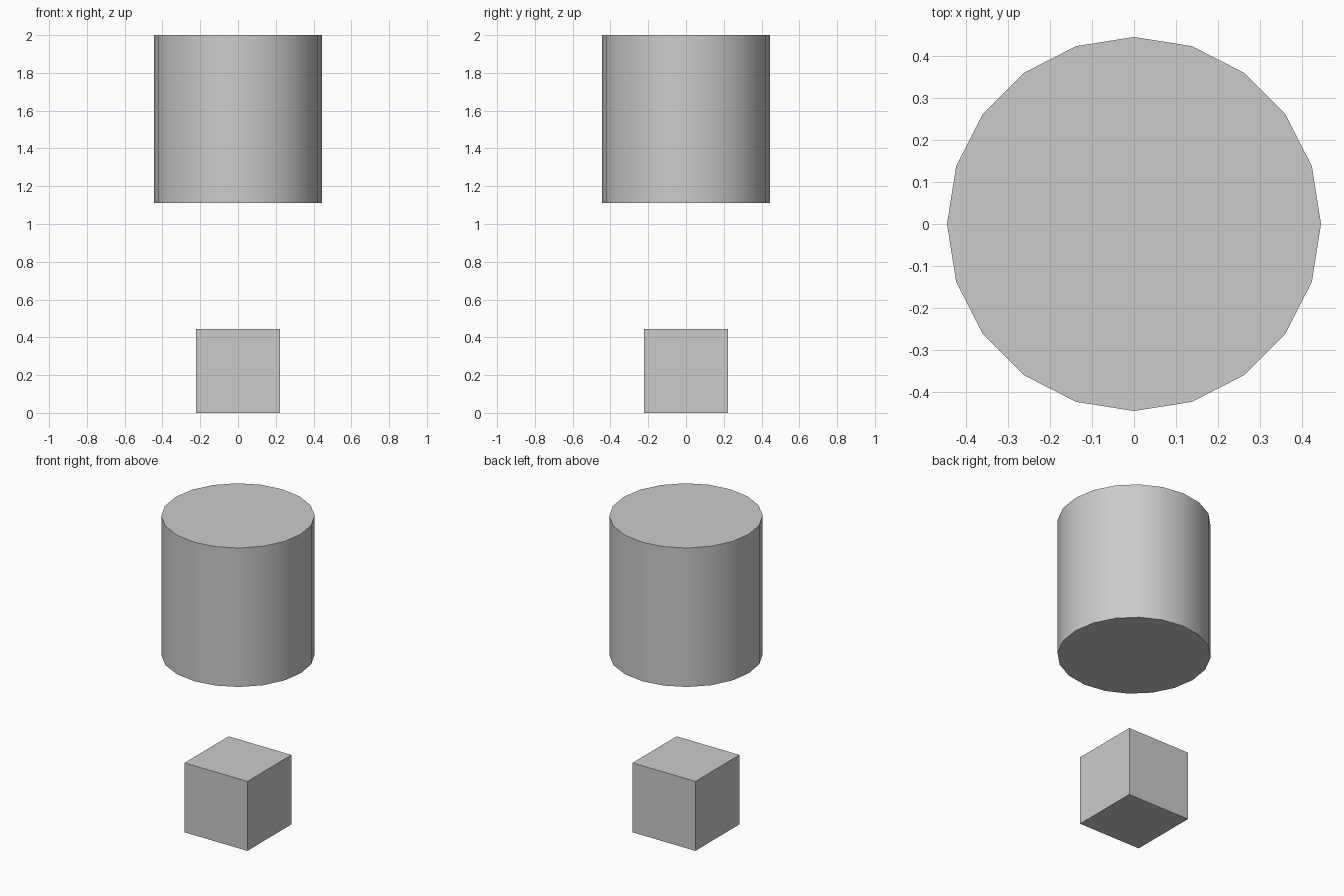
import bpy

if "Cube" in bpy.data.objects:
    bpy.data.objects.remove(bpy.data.objects["Cube"])

U = 2 / 9  # base unit: half the cube's edge

# Small cube on the ground
bpy.ops.mesh.primitive_cube_add(size=2 * U, location=(0, 0, U))
bpy.context.object.name = "lower_cube"

# 20-sided cylinder floating above it
bpy.ops.mesh.primitive_cylinder_add(vertices=20, radius=2 * U, depth=4 * U,
                                    location=(0, 0, 2 - 2 * U))
bpy.context.object.name = "upper_cylinder"
bpy.ops.object.shade_smooth_by_angle()
